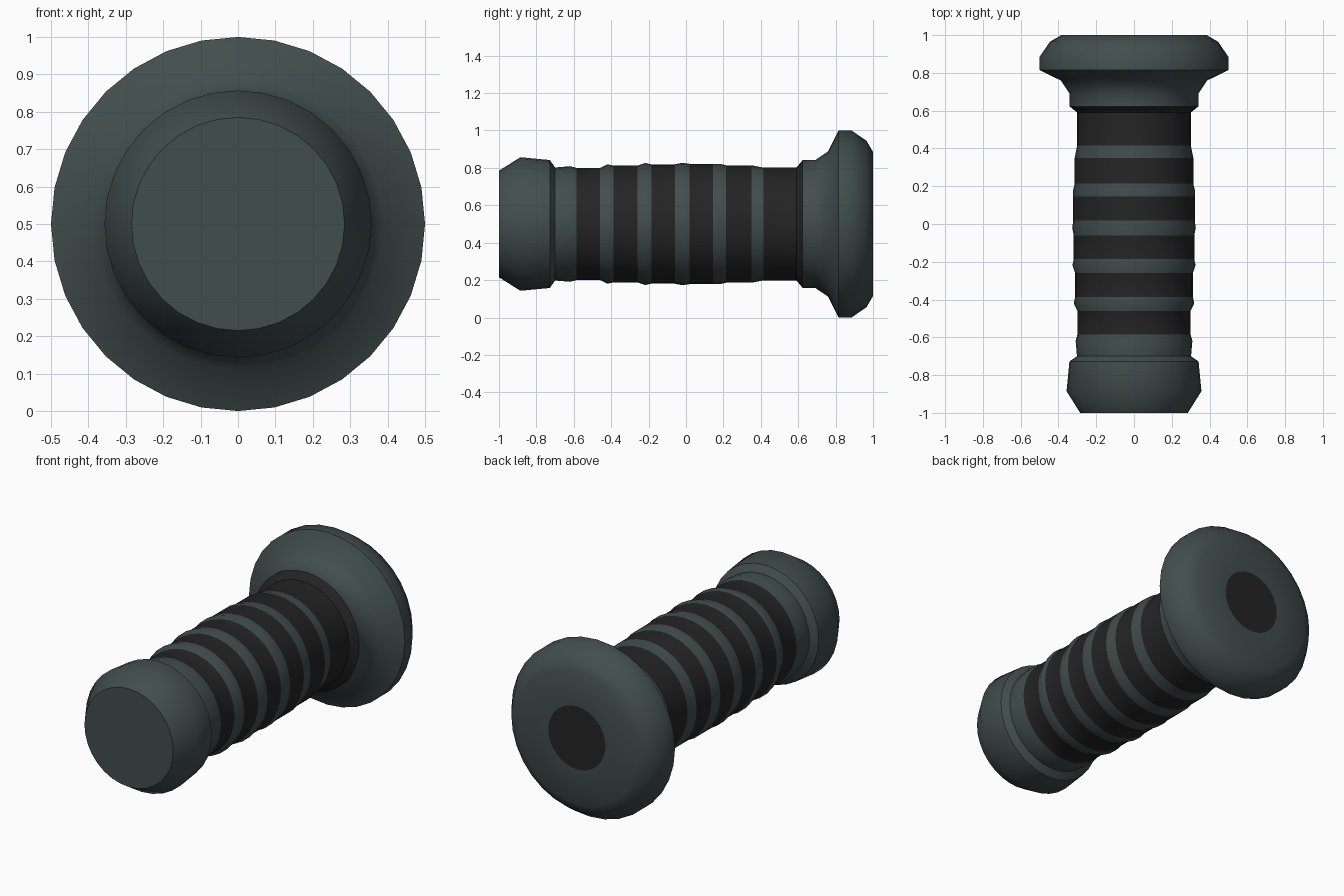
import bpy, bmesh, math

if "Cube" in bpy.data.objects:
    bpy.data.objects.remove(bpy.data.objects["Cube"])

SIDES = 32
AXIS_Z = 0.5


def material(name, rgb):
    m = bpy.data.materials.new(name)
    m.diffuse_color = (*rgb, 1.0)
    m.use_nodes = True
    m.node_tree.nodes["Principled BSDF"].inputs["Base Color"].default_value = m.diffuse_color
    return m


GREEN = material("dark grey green", (0.053, 0.075, 0.073))
BLACK = material("soft black", (0.0175, 0.0175, 0.0175))


def lathe(name, profile, black_bands=()):
    """Revolve (y, radius) points about the y axis; both ends get caps."""
    bm = bmesh.new()
    rings = []
    for y, r in profile:
        rings.append([bm.verts.new((r * math.sin(math.tau * i / SIDES), y,
                                    AXIS_Z + r * math.cos(math.tau * i / SIDES)))
                      for i in range(SIDES)])
    for k, (a, b) in enumerate(zip(rings, rings[1:])):
        mid = (profile[k][0] + profile[k + 1][0]) / 2
        is_black = any(lo < mid < hi for lo, hi in black_bands)
        for i in range(SIDES):
            j = (i + 1) % SIDES
            bm.faces.new((a[i], a[j], b[j], b[i])).material_index = int(is_black)
    bm.faces.new(rings[0])
    # black centre disc of the end cap when the last ring is the disc rim
    bm.faces.new(rings[-1]).material_index = 1
    bmesh.ops.recalc_face_normals(bm, faces=bm.faces)
    mesh = bpy.data.meshes.new(name)
    bm.to_mesh(mesh)
    bm.free()
    mesh.materials.append(GREEN)
    mesh.materials.append(BLACK)
    obj = bpy.data.objects.new(name, mesh)
    bpy.context.collection.objects.link(obj)
    bpy.context.view_layer.objects.active = obj
    obj.select_set(True)
    bpy.ops.object.shade_smooth_by_angle(angle=math.radians(40))
    obj.select_set(False)
    return obj


# front cap, ribbed grip, flared pommel and end disc as one turned profile
front_cap = [(-1.0, 0.285), (-0.885, 0.357), (-0.728, 0.342), (-0.70, 0.302)]
grip = [(-0.62, 0.309), (-0.585, 0.30),
        (-0.46, 0.30), (-0.42, 0.319), (-0.387, 0.312),
        (-0.26, 0.312), (-0.218, 0.326), (-0.185, 0.319),
        (-0.06, 0.319), (-0.02, 0.327), (0.018, 0.322),
        (0.145, 0.322), (0.18, 0.322), (0.215, 0.314),
        (0.35, 0.314), (0.415, 0.301), (0.59, 0.301)]
pommel = [(0.623, 0.341), (0.69, 0.341), (0.76, 0.388), (0.815, 0.50),
          (0.885, 0.50), (0.965, 0.445), (1.0, 0.385), (1.0, 0.183)]
bands = [(-0.585, -0.46), (-0.387, -0.26), (-0.185, -0.06),
         (0.018, 0.145), (0.215, 0.35), (0.415, 0.623)]

lathe("hand_grip", front_cap + grip + pommel, bands)
